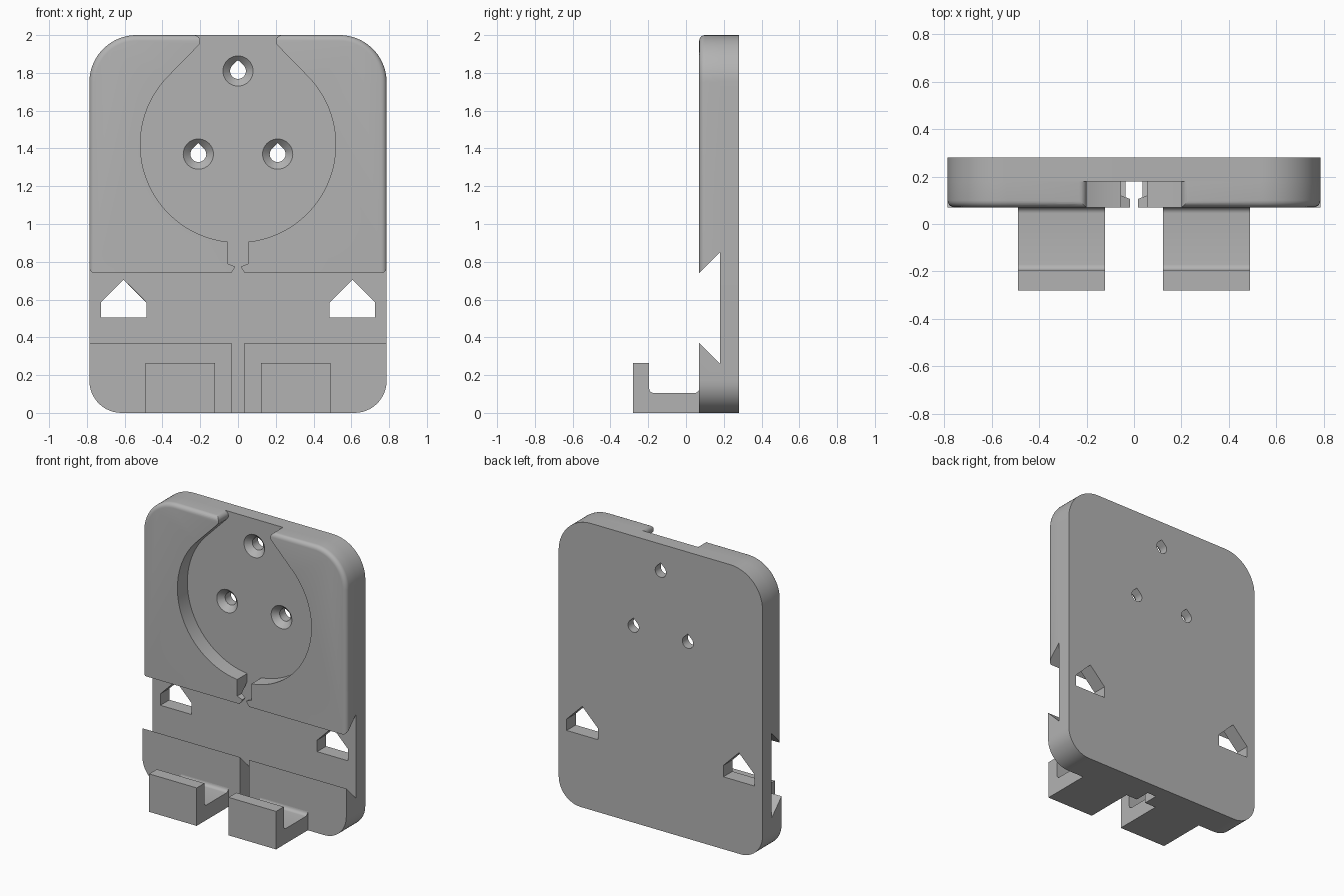
import bpy, bmesh
from math import sin, cos, pi, radians, asin
from mathutils import Matrix, Vector

old = bpy.data.objects.get("Cube")
if old:
    bpy.data.objects.remove(old, do_unlink=True)

grey = bpy.data.materials.new("plain grey")
grey.use_nodes = True
GREY = (0.45, 0.45, 0.45, 1)
grey.diffuse_color = GREY
grey.node_tree.nodes["Principled BSDF"].inputs["Base Color"].default_value = GREY

W, FRONT, FLOOR, BACK = 0.787, 0.07, 0.18, 0.28   # half width and depth layers


def arc(cx, cz, r, a0, a1, n=12):
    angles = [radians(a0 + (a1 - a0) * i / n) for i in range(n + 1)]
    return [(cx + r * cos(a), cz + r * sin(a)) for a in angles]


def make_object(name, bm):
    bmesh.ops.recalc_face_normals(bm, faces=bm.faces)
    mesh = bpy.data.meshes.new(name)
    bm.to_mesh(mesh)
    bm.free()
    mesh.materials.append(grey)
    obj = bpy.data.objects.new(name, mesh)
    bpy.context.collection.objects.link(obj)
    return obj


def prism_mesh(points, axis, lo, hi):
    """Extrude an outline along x (points are y, z) or along y (points are x, z)."""
    bm = bmesh.new()
    place = (lambda p: (lo, p[0], p[1])) if axis == "x" else (lambda p: (p[0], lo, p[1]))
    face = bm.faces.new([bm.verts.new(place(p)) for p in points])
    new = bmesh.ops.extrude_face_region(bm, geom=[face])["geom"]
    step = Vector((hi - lo, 0, 0)) if axis == "x" else Vector((0, hi - lo, 0))
    bmesh.ops.translate(bm, vec=step, verts=[v for v in new if isinstance(v, bmesh.types.BMVert)])
    return bm


def prism(name, points, axis, lo, hi):
    return make_object(name, prism_mesh(points, axis, lo, hi))


def activate(obj):
    bpy.ops.object.select_all(action="DESELECT")
    obj.select_set(True)
    bpy.context.view_layer.objects.active = obj


def cut(obj, cutter):
    activate(obj)
    mod = obj.modifiers.new("cut", "BOOLEAN")
    mod.operation, mod.solver, mod.object = "DIFFERENCE", "EXACT", cutter
    bpy.ops.object.modifier_apply(modifier=mod.name)
    bpy.data.objects.remove(cutter, do_unlink=True)


def mirrored(points):
    """Complete a right-hand outline (bottom to top) with its left-hand copy."""
    return points + [(-x, z) for x, z in reversed(points)]


parts = []
low_r, top_r = 0.17, 0.25
low_corner = arc(W - low_r, low_r, low_r, -90, 0)
top_corner = arc(W - top_r, 2 - top_r, top_r, 0, 90, 20)

# Back plate with screw holes and strap windows
plate = prism("back_plate", mirrored(low_corner + top_corner), "y", FLOOR, BACK)
for x, z in [(0, 1.81), (-0.21, 1.37), (0.21, 1.37)]:
    teardrop = arc(x, z, 0.042, 135, 405, 24) + [(x, z + 0.058)]
    cut(plate, prism("hole_cutter", teardrop, "y", 0, 0.4))
    bm = bmesh.new()
    bmesh.ops.create_cone(bm, cap_ends=True, segments=40, radius1=0.09, radius2=0.04, depth=0.05,
                          matrix=Matrix.Translation((x, 0.195, z)) @ Matrix.Rotation(-pi / 2, 4, "X"))
    cut(plate, make_object("sink_cutter", bm))
for s in (-1, 1):
    window = [(s * x, z) for x, z in [(0.485, 0.505), (0.725, 0.505), (0.725, 0.585),
                                      (0.605, 0.705), (0.485, 0.585)]]
    cut(plate, prism("window_cutter", window, "y", 0, 0.4))
parts.append(plate)

# Upper pad with rounded front rim
bm = prism_mesh(mirrored([(W, 0.5)] + top_corner), "y", FRONT, FLOOR)
rim = [e for e in bm.edges if all(abs(v.co.y - FRONT) < 1e-4 for v in e.verts)]
bmesh.ops.bevel(bm, geom=rim, offset=0.03, segments=5, profile=0.5, affect="EDGES", clamp_overlap=False)
pad = make_object("upper_pad", bm)

# Undercut lower edge of the pad
cut(pad, prism("undercut_cutter", [(0, 0.4), (0, 0.67), (0.25, 0.92), (0.25, 0.4)], "x", -1, 1))

# Round recess, open neck at the top and cable slot at the bottom
radius, slot = 0.517, 0.055
start = -90 + asin(slot / radius) * 180 / pi
recess = [(0.035, 0.4), (0.035, 0.745)] + arc(slot + 0.01, 0.785, 0.05, 235, 180, 5)[1:-1]
recess += [(slot, 0.79)] + arc(0, 1.42, radius, start, 45, 48)
recess += arc(0.232, 1.968, 0.032, 225, 90, 8) + [(0.232, 2.1)]
cut(pad, prism("recess_cutter", mirrored(recess), "y", 0, 0.3))
parts.append(pad)

# Lower pads and hooks, one on each side
for s, side in ((1, "left"), (-1, "right")):
    outline = [(0.035, 0)] + low_corner + [(W, 0.37), (0.035, 0.37)]
    bm = prism_mesh([(s * x, z) for x, z in outline], "y", FRONT, FLOOR)
    for v in bm.verts:                      # slope the top edge back and down
        if v.co.z > 0.3 and v.co.y > 0.1:
            v.co.z = 0.26
    parts.append(make_object(side + "_lower_pad", bm))

    profile = [(FRONT, 0), (-0.28, 0), (-0.28, 0.265), (-0.195, 0.265)]
    profile += arc(-0.17, 0.13, 0.025, 180, 270, 6) + arc(FRONT - 0.025, 0.13, 0.025, 270, 360, 6)
    parts.append(prism(side + "_hook", profile, "x", s * 0.123, s * 0.49))

for obj in parts:
    activate(obj)
    bpy.ops.object.shade_smooth_by_angle(angle=radians(30))
